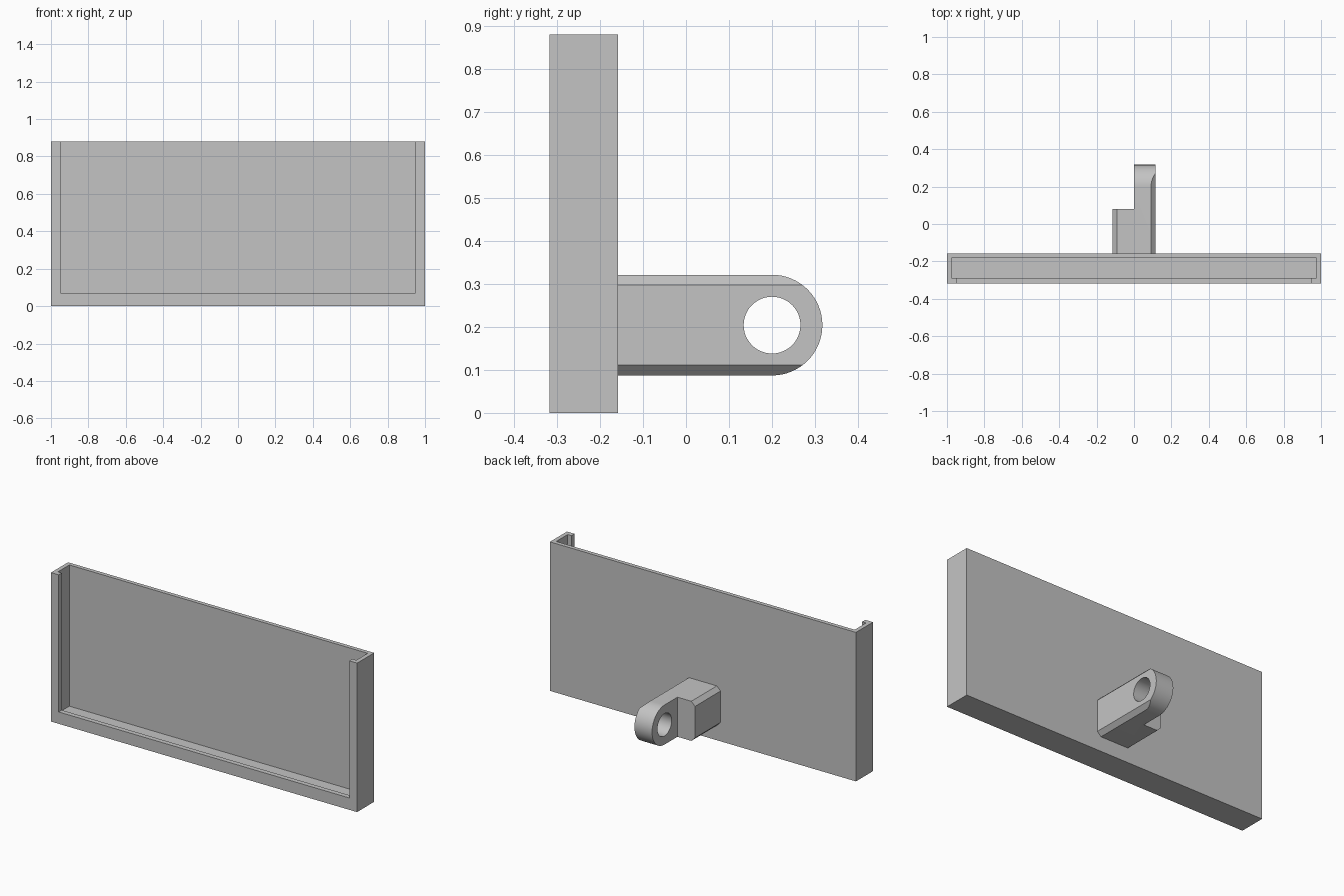
import bpy
import bmesh
import math
from mathutils import Vector

if "Cube" in bpy.data.objects:
    bpy.data.objects.remove(bpy.data.objects["Cube"])

grey = bpy.data.materials.new("light grey")
grey.diffuse_color = (0.55, 0.55, 0.55, 1)
grey.use_nodes = True
grey.node_tree.nodes["Principled BSDF"].inputs["Base Color"].default_value = grey.diffuse_color


def prism(name, profile, direction):
    """Closed solid: planar profile swept along a direction."""
    bm = bmesh.new()
    face = bm.faces.new([bm.verts.new(p) for p in profile])
    swept = bmesh.ops.extrude_face_region(bm, geom=[face])["geom"]
    verts = [v for v in swept if isinstance(v, bmesh.types.BMVert)]
    bmesh.ops.translate(bm, verts=verts, vec=Vector(direction))
    bmesh.ops.recalc_face_normals(bm, faces=bm.faces)
    mesh = bpy.data.meshes.new(name)
    bm.to_mesh(mesh)
    bm.free()
    mesh.materials.append(grey)
    obj = bpy.data.objects.new(name, mesh)
    bpy.context.collection.objects.link(obj)
    return obj


def box(name, x0, x1, y0, y1, z0, z1):
    base = [(x0, y0, z0), (x1, y0, z0), (x1, y1, z0), (x0, y1, z0)]
    return prism(name, base, (0, 0, z1 - z0))


def cut(target, cutter, operation="DIFFERENCE"):
    mod = target.modifiers.new("cut", "BOOLEAN")
    mod.operation = operation
    mod.solver = "EXACT"
    mod.object = cutter
    bpy.ops.object.select_all(action="DESELECT")
    bpy.context.view_layer.objects.active = target
    target.select_set(True)
    bpy.ops.object.modifier_apply(modifier=mod.name)
    bpy.data.objects.remove(cutter, do_unlink=True)


def arc(x, cy, cz, r, a0, a1, n):
    angles = [a0 + (a1 - a0) * i / n for i in range(n + 1)]
    return [(x, cy + r * math.cos(a), cz + r * math.sin(a)) for a in angles]


# Open-topped holder: slot for a panel, with a retaining lip round the front
FRONT, BACK, TOP = -0.317, -0.158, 0.88
holder = box("panel_holder", -1, 1, FRONT, BACK, 0, TOP)
cut(holder, box("slot_cutter", -0.975, 0.975, -0.288, -0.182, 0.046, TOP + 0.1))
cut(holder, box("window_cutter", -0.95, 0.95, FRONT - 0.1, -0.25, 0.07, TOP + 0.1))

# Mounting arm: chamfered bar running backwards
W, LOW, HIGH, C = 0.115, 0.087, 0.321, 0.024
MID, R, PIVOT = (LOW + HIGH) / 2, (HIGH - LOW) / 2, 0.2
section = [(W - C, LOW), (W, LOW + C), (W, HIGH - C), (W - C, HIGH),
           (C - W, HIGH), (-W, HIGH - C), (-W, LOW + C), (C - W, LOW)]
arm = prism("mounting_arm", [(x, BACK, z) for x, z in section], (0, 0.6, 0))

# Rounded end, half-width step and pivot hole
side = arc(-0.3, PIVOT, MID, R, -math.pi / 2, math.pi / 2, 32)
side += [(-0.3, -0.3, HIGH), (-0.3, -0.3, LOW)]
cut(arm, prism("round_cutter", side, (0.6, 0, 0)), "INTERSECT")
cut(arm, box("step_cutter", -0.3, 0, 0.08, 0.6, 0, 0.5))
hole = arc(-0.3, PIVOT, MID, 0.066, 0, 2 * math.pi, 48)[:-1]
cut(arm, prism("hole_cutter", hole, (0.6, 0, 0)))

bpy.ops.object.select_all(action="DESELECT")
bpy.context.view_layer.objects.active = arm
arm.select_set(True)
bpy.ops.object.shade_smooth_by_angle(angle=math.radians(25))
